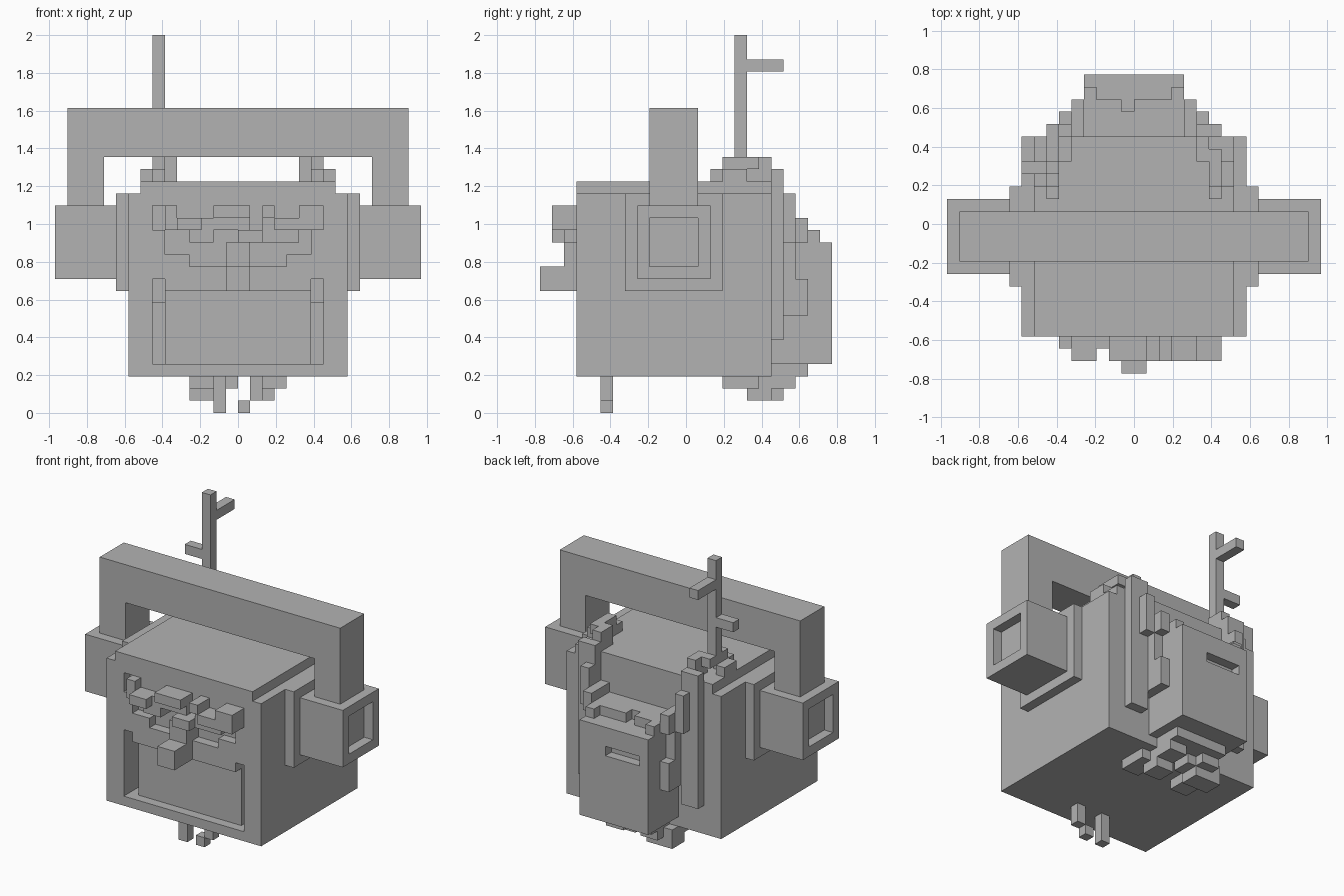
import bpy
import bmesh
from mathutils import Vector

default_cube = bpy.data.objects.get("Cube")
if default_cube:
    bpy.data.objects.remove(default_cube, do_unlink=True)

UNIT = 2 / 31  # edge of one building block

# The single flat colour
grey = bpy.data.materials.new("plain_grey")
grey.use_nodes = True
colour = (0.45, 0.45, 0.45, 1)
grey.diffuse_color = colour
grey.node_tree.nodes["Principled BSDF"].inputs["Base Color"].default_value = colour


def cells_of(boxes):
    """All blocks inside a list of (x0, x1, y0, y1, z0, z1) boxes."""
    return {(x, y, z)
            for x0, x1, y0, y1, z0, z1 in boxes
            for x in range(x0, x1)
            for y in range(y0, y1)
            for z in range(z0, z1)}


def mirrored(boxes):
    """The boxes together with their copies across the middle."""
    return boxes + [(-b[1], -b[0], *b[2:]) for b in boxes]


def build(name, boxes, cuts=()):
    """Make one object from the outer skin of the filled blocks."""
    cells = cells_of(boxes) - cells_of(cuts)
    bm = bmesh.new()
    corners = {}

    def corner(point):
        key = tuple(point)
        if key not in corners:
            corners[key] = bm.verts.new(Vector(key) * UNIT)
        return corners[key]

    for cell in cells:
        for axis in range(3):
            for side in (0, 1):
                neighbour = list(cell)
                neighbour[axis] += 2 * side - 1
                if tuple(neighbour) in cells:
                    continue
                u, v = (axis + 1) % 3, (axis + 2) % 3
                ring = []
                for du, dv in ((0, 0), (1, 0), (1, 1), (0, 1)):
                    p = list(cell)
                    p[axis] += side
                    p[u] += du
                    p[v] += dv
                    ring.append(corner(p))
                bm.faces.new(ring if side else ring[::-1])
    # Merge the flat areas into large faces
    bmesh.ops.dissolve_limit(bm, angle_limit=0.01,
                             verts=bm.verts[:], edges=bm.edges[:])
    mesh = bpy.data.meshes.new(name)
    bm.to_mesh(mesh)
    bm.free()
    mesh.materials.append(grey)
    obj = bpy.data.objects.new(name, mesh)
    bpy.context.collection.objects.link(obj)
    return obj


# Head block with stepped top, mouth panel, cheek slots and eye hollow
mouth = [(-6, 6, -9, -8, 4, 10)]
cheek_slots = mirrored([(6, 7, -9, -6, 4, 9), (6, 7, -9, -7, 9, 11)])
eye_hollow = [(-6, 6, -9, -8, 13, 15), (-4, 4, -9, -8, 12, 13),
              (-7, -6, -9, -8, 15, 17)]
build("head", [(-9, 9, -9, 7, 3, 18), (-8, 8, -9, 7, 18, 19)],
      mouth + cheek_slots + eye_hollow)

# Face
build("nose", [(-1, 1, -12, -8, 10, 12), (-1, 1, -10, -8, 12, 14)])
build("right_brow", [(-6, -2, -10, -8, 15, 16), (-5, -3, -11, -9, 15, 16),
                     (-6, -5, -10, -9, 16, 17), (-4, -2, -10, -8, 14, 15)])
build("brow_bridge", [(-2, 1, -10, -9, 15, 16), (-2, 1, -11, -9, 16, 17),
                      (0, 2, -11, -8, 14, 15)])
build("left_brow", [(2, 5, -10, -8, 15, 16), (3, 7, -11, -9, 15, 16),
                    (2, 3, -11, -9, 16, 17), (5, 7, -11, -9, 16, 17),
                    (2, 5, -10, -8, 14, 15)])

# Headphones
build("headband", [(-14, 14, -3, 1, 21, 25)] + mirrored([(11, 14, -3, 1, 17, 21)]))
for side, sign in (("left", 1), ("right", -1)):
    def on_side(box):
        return box if sign > 0 else mirrored([box])[1]
    build(side + "_ear_pad", [on_side((9, 10, -5, 3, 10, 18))])
    build(side + "_ear_cup", [on_side((10, 15, -4, 2, 11, 17))],
          [on_side((14, 15, -3, 1, 12, 16))])

# Backpack with a slot in its rear and a stepped rim on top
build("backpack", [(-4, 4, 7, 12, 4, 14)], [(-3, 1, 11, 12, 11, 12)])
build("backpack_rim", [(-4, 4, 7, 9, 14, 15), (-3, -1, 9, 10, 14, 15),
                       (0, 3, 9, 10, 14, 15)]
      + mirrored([(3, 4, 9, 11, 14, 15), (4, 5, 8, 10, 14, 16)]))

# Straps stepping over the shoulders and down the back
build("shoulder_straps", mirrored([
    (6, 7, 2, 4, 19, 20), (7, 8, 3, 5, 19, 20), (6, 7, 3, 6, 20, 21),
    (5, 6, 5, 7, 19, 21), (5, 7, 7, 8, 17, 20), (5, 6, 7, 9, 16, 18),
    (4, 6, 7, 9, 14, 16)]))
build("back_straps", mirrored([
    (5, 7, 7, 8, 6, 17), (4, 5, 7, 9, 8, 14), (4, 5, 9, 10, 8, 11)]))

# Roots below the backpack
build("right_rear_root", [(-4, 0, 6, 8, 2, 3), (-4, -2, 3, 6, 2, 3),
                          (-3, -1, 7, 9, 2, 4), (-4, -1, 6, 8, 1, 2)])
build("left_rear_root", [(1, 3, 6, 9, 2, 4), (2, 4, 3, 6, 2, 3),
                         (1, 3, 5, 7, 1, 2)])
build("backpack_base", [(-3, 3, 7, 10, 3, 4)])

# Small feet under the front
build("right_foot", [(-2, -1, -7, -6, 0, 3)])
build("left_foot", [(1, 2, -7, -6, 1, 3), (0, 1, -7, -6, 0, 1)])

# Twig with two branches
build("twig", [(-7, -6, 4, 5, 20, 31), (-7, -6, 5, 8, 28, 29),
               (-9, -7, 4, 5, 24, 25)])
